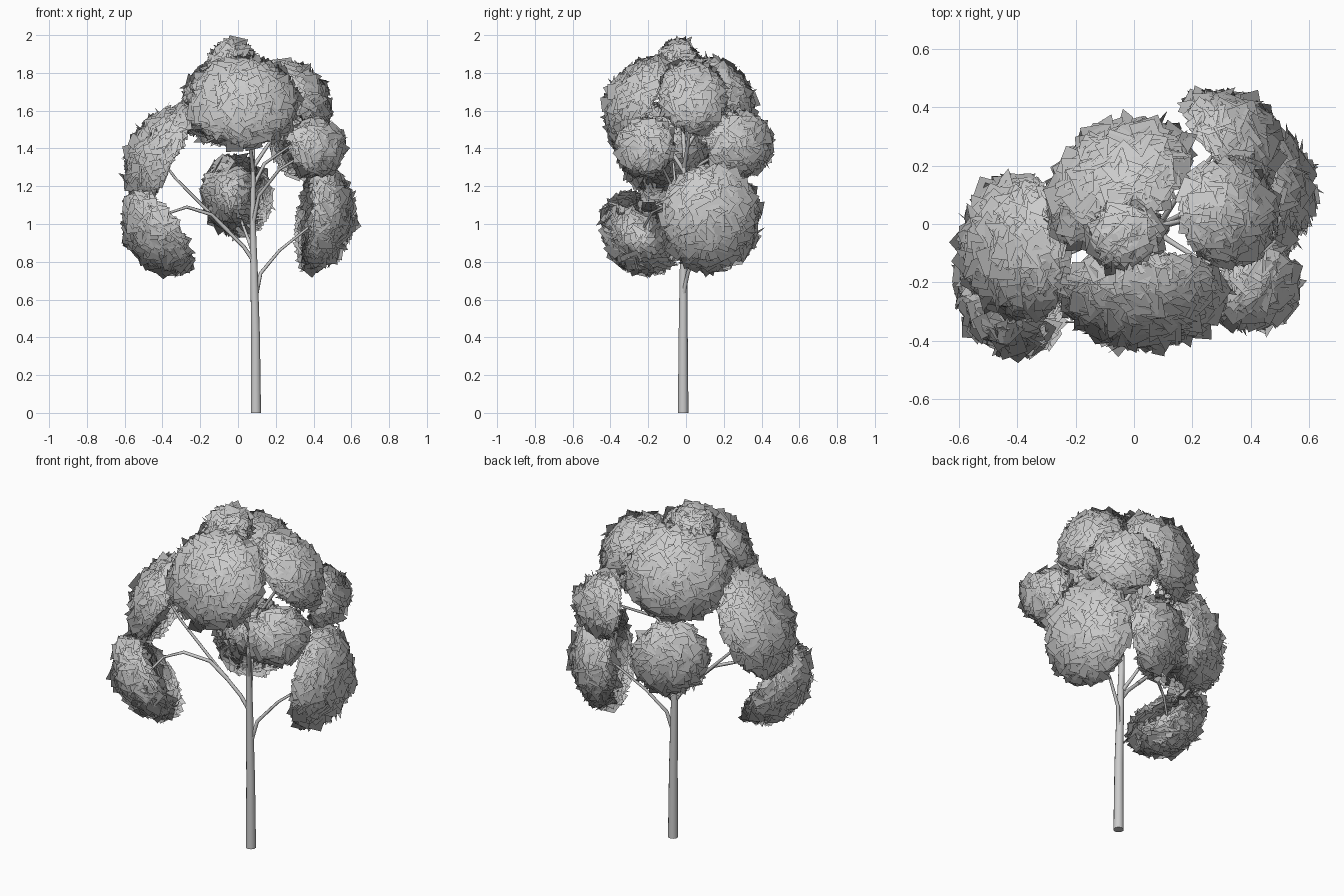
import bpy, math, random
from mathutils import Vector, Matrix

if "Cube" in bpy.data.objects:
    bpy.data.objects.remove(bpy.data.objects["Cube"])

random.seed(4)


def tube(name, pts, r0, r1, sides=8):
    """Tapered round limb along a path."""
    pts = [Vector(p) for p in pts]
    verts, faces, n = [], [], len(pts)
    for i, p in enumerate(pts):
        d = (pts[min(i + 1, n - 1)] - pts[max(i - 1, 0)]).normalized()
        u = d.cross(Vector((0.3, 1, 0.1))).normalized()
        v = d.cross(u)
        r = r0 + (r1 - r0) * i / (n - 1)
        for k in range(sides):
            a = 2 * math.pi * k / sides
            verts.append(p + r * (u * math.cos(a) + v * math.sin(a)))
    for i in range(n - 1):
        for k in range(sides):
            j = (k + 1) % sides
            faces.append((i * sides + k, i * sides + j, (i + 1) * sides + j, (i + 1) * sides + k))
    faces.append(tuple(range(sides))[::-1])
    faces.append(tuple(range((n - 1) * sides, n * sides)))
    me = bpy.data.meshes.new(name)
    me.from_pydata(verts, [], faces)
    for f in me.polygons:
        f.use_smooth = len(f.vertices) == 4
    ob = bpy.data.objects.new(name, me)
    bpy.context.collection.objects.link(ob)


def clump(name, c, n, a, b, t, bowl=0.08, size=0.043):
    """Bowed ellipsoid shell of square leaf cards; n faces away from the crown."""
    c, n = Vector(c), Vector(n).normalized()
    u = Vector((0, 0, 1)).cross(n)
    u = u.normalized() if u.length > 0.05 else Vector((1, 0, 0))
    v = n.cross(u)
    count = int(300 + 6000 * a * b)
    verts, faces, normals = [], [], []
    for i in range(count):
        z = 1 - 2 * (i + 0.5) / count
        r, ang = math.sqrt(1 - z * z), i * 2.399963
        x, y = r * math.cos(ang), r * math.sin(ang)
        depth = random.uniform(0.86, 1.02)
        p = c + depth * (u * a * x + v * b * y + n * t * z) + n * bowl * (0.35 - r * r)
        nor = (u * x / a + v * y / b + n * z / t).normalized()
        soft = (u * x + v * y + n * (z + 0.3)).normalized()
        jit = Vector([random.gauss(0, 0.45) for _ in range(3)])
        q = (nor + jit).normalized()
        e = q.orthogonal().normalized()
        e.rotate(Matrix.Rotation(random.uniform(0, 6.28), 3, q))
        f = q.cross(e)
        s = size * random.uniform(0.75, 1.1)
        k = len(verts)
        verts += [p + s * (e * i1 + f * i2) for i1, i2 in ((-1, -1), (1, -1), (1, 1), (-1, 1))]
        normals += [soft] * 4
        faces.append((k, k + 1, k + 2, k + 3))
    me = bpy.data.meshes.new(name)
    me.from_pydata(verts, [], faces)
    me.polygons.foreach_set("use_smooth", [True] * len(faces))
    me.normals_split_custom_set_from_vertices(normals)
    ob = bpy.data.objects.new(name, me)
    bpy.context.collection.objects.link(ob)


# trunk and branches
tube("trunk", [(.095, -.015, 0), (.093, -.015, .4), (.085, -.013, .75), (.078, -.01, 1.0),
               (.08, -.01, 1.2), (.08, -.01, 1.42)], .028, .009, 10)
branches = {
    "right_low": [(.095, -.015, .62), (.12, .01, .74), (.22, .06, .86), (.42, .13, 1.02)],
    "left_main": [(.085, -.013, .8), (.03, -.02, .88), (-.12, -.04, 1.03), (-.33, -.06, 1.24), (-.42, -.07, 1.36)],
    "left_low": [(-.05, -.03, .96), (-.14, -.06, 1.05), (-.27, -.12, 1.09), (-.36, -.18, 1.06), (-.44, -.24, .95)],
    "back_low": [(.08, -.013, .85), (.05, .05, .93), (-.02, .17, 1.12)],
    "right_mid": [(.08, -.012, 1.0), (.11, -.05, 1.15), (.22, -.12, 1.29), (.4, -.2, 1.4)],
    "right_back": [(.08, -.012, 1.2), (.14, .08, 1.32), (.3, .27, 1.43)],
    "right_top": [(.08, -.01, 1.3), (.16, .01, 1.42), (.31, .04, 1.66)],
    "back_top": [(.08, -.01, 1.38), (.03, .06, 1.5), (-.06, .16, 1.66)],
    "front_top": [(.08, -.01, 1.28), (.06, -.12, 1.45), (.03, -.26, 1.62)],
    "crown_top": [(.08, -.01, 1.4), (.03, -.02, 1.6), (-.04, -.04, 1.88)],
}
for key, pts in branches.items():
    tube(key + "_branch", pts, .012, .006, 7)

# leaf clumps: centre, outward direction, half width, half height, half depth
clumps = {
    "back_top": ((-.075, .175, 1.68), (-.5, .68, .5), .265, .24, .1),
    "front_top": ((.03, -.285, 1.665), (0, -.85, .44), .27, .25, .09),
    "left_upper": ((-.44, -.08, 1.39), (-.9, -.02, .47), .235, .285, .09),
    "left_lower": ((-.455, -.25, .925), (-.72, -.28, -.52), .2, .24, .09),
    "right_lower": ((.47, .145, 1.025), (.95, .22, -.12), .245, .275, .1),
    "right_front": ((.425, -.22, 1.41), (.8, -.5, .25), .14, .135, .11, .03),
    "right_back": ((.36, .315, 1.43), (.75, .65, .12), .18, .155, .08),
    "right_top": ((.345, .04, 1.69), (.75, .1, .58), .165, .21, .09, .05),
    "crown_top": ((-.03, -.04, 1.875), (0, 0, 1), .1, .09, .07, .03),
    "back_lower": ((-.03, .195, 1.145), (-.5, .8, -.08), .185, .2, .08),
}
for key, args in clumps.items():
    clump(key + "_leaves", *args)
